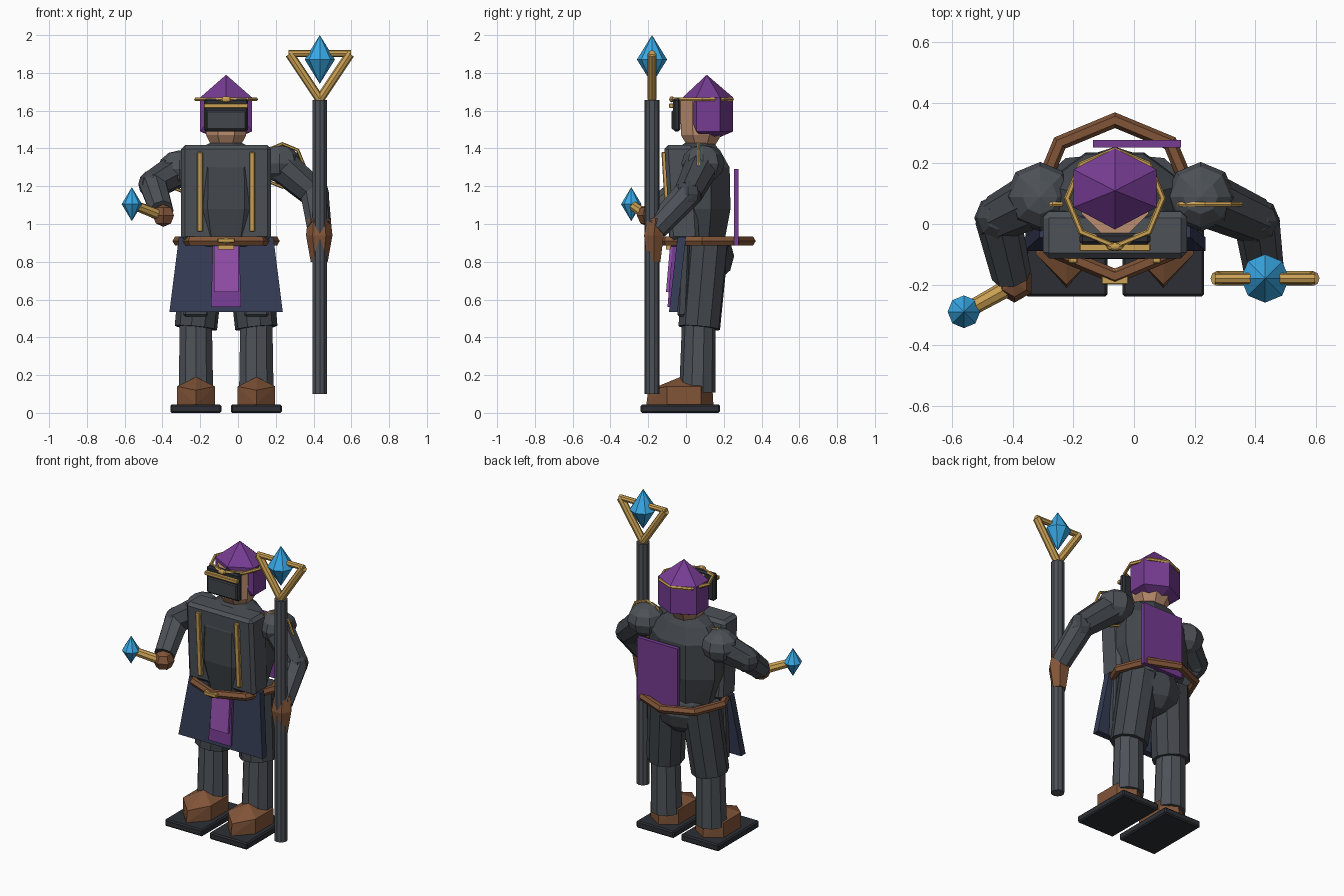
import bpy, bmesh, math
from mathutils import Vector

if "Cube" in bpy.data.objects:
    bpy.data.objects.remove(bpy.data.objects["Cube"])

CX = -0.063  # body's mirror line
COLOURS = dict(dark=(.055, .062, .072), steel=(.075, .085, .098), black=(.025, .028, .035),
               brown=(.22, .09, .04), gold=(.6, .36, .09), purple=(.18, .045, .29),
               violet=(.3, .08, .42), navy=(.035, .045, .09), skin=(.5, .27, .16),
               blue=(.04, .4, .8))
MATS = {}
for key, c in COLOURS.items():
    MATS[key] = bpy.data.materials.new(key)
    MATS[key].diffuse_color = (*c, 1)


def finish(name, bm, mat, bevel=0, smooth=False):
    bmesh.ops.recalc_face_normals(bm, faces=bm.faces)
    me = bpy.data.meshes.new(name)
    bm.to_mesh(me)
    bm.free()
    ob = bpy.data.objects.new(name, me)
    bpy.context.collection.objects.link(ob)
    me.materials.append(MATS[mat])
    for f in me.polygons:
        f.use_smooth = smooth
    if bevel:
        m = ob.modifiers.new("bevel", 'BEVEL')
        m.width, m.segments = bevel, 1
    return ob


def hull(name, pts, mat, bevel=0):
    bm = bmesh.new()
    for p in pts:
        bm.verts.new(p)
    res = bmesh.ops.convex_hull(bm, input=bm.verts)
    junk = {v for v in res['geom_interior'] + res['geom_unused'] if isinstance(v, bmesh.types.BMVert)}
    bmesh.ops.delete(bm, geom=list(junk), context='VERTS')
    bmesh.ops.dissolve_limit(bm, angle_limit=.02, verts=bm.verts, edges=bm.edges)
    return finish(name, bm, mat, bevel)


def box(name, x, y, z, mat, bevel=0):
    return hull(name, [(a, b, c) for a in x for b in y for c in z], mat, bevel)


def slab(name, hw0, hw1, y0, y1, thick, z0, z1, mat, bevel=0, cx=CX):
    """Panel with its own half width and front y at the bottom and top."""
    pts = [(cx + s * hw, y + t, z) for hw, y, z in ((hw0, y0, z0), (hw1, y1, z1))
           for s in (-1, 1) for t in (0, thick)]
    return hull(name, pts, mat, bevel)


def tube(name, p, q, r0, r1, mat, n=8):
    p, q = Vector(p), Vector(q)
    bm = bmesh.new()
    bmesh.ops.create_cone(bm, cap_ends=True, segments=n, radius1=r0, radius2=r1, depth=(q - p).length)
    rot = (q - p).to_track_quat('Z', 'Y').to_matrix()
    for v in bm.verts:
        v.co = rot @ v.co + (p + q) / 2
    return finish(name, bm, mat)


def ball(name, c, r, mat, n=8, rings=6, smooth=False):
    bm = bmesh.new()
    bmesh.ops.create_uvsphere(bm, u_segments=n, v_segments=rings, radius=1)
    for v in bm.verts:
        v.co = Vector((v.co.x * r[0], v.co.y * r[1], v.co.z * r[2])) + Vector(c)
    return finish(name, bm, mat, smooth=smooth)


def ring(name, c, R, r, mat, n=8, rot=(0, 0, 0), minor=6):
    bpy.ops.mesh.primitive_torus_add(location=c, rotation=rot, major_radius=R, minor_radius=r,
                                     major_segments=n, minor_segments=minor)
    ob = bpy.context.object
    ob.name = name
    ob.data.materials.append(MATS[mat])


def stack(name, c, rows, mat, n=8, turn=0):
    """Convex lathe: rows of (z, x radius, y radius, y shift)."""
    pts = [(c[0] + rx * math.cos(turn + k * math.tau / n),
            c[1] + dy + ry * math.sin(turn + k * math.tau / n), z)
           for z, rx, ry, dy in rows for k in range(n)]
    return hull(name, pts, mat)


def crystal(name, c, r, h):
    tube(name + "_top", c, (c[0], c[1], c[2] + h), r, 0, "blue")
    tube(name + "_bottom", c, (c[0], c[1], c[2] - h), r, 0, "blue")


# Legs, mirrored about the body line
for s, side in ((-1, "right"), (1, "left")):
    x = CX + s * .16
    box(side + "_sole", (x - .135, x + .135), (-.24, .18), (0, .045), "black", .008)
    hull(side + "_boot", [(x + a, y, z) for a, y, z in (
        (-.1, -.1, .045), (.1, -.1, .045), (-.1, .08, .045), (.1, .08, .045), (0, -.21, .045),
        (0, -.2, .12), (-.1, -.1, .14), (.1, -.1, .14), (-.1, .08, .14), (.1, .08, .14),
        (0, -.03, .19), (0, .05, .185), (0, .145, .045), (0, .14, .13))], "brown")
    tube(side + "_shin", (x, .06, .11), (x, .07, .56), .096, .088, "steel", 10)
    tube(side + "_thigh", (x, .07, .45), (CX + s * .115, .11, .9), .113, .118, "dark", 10)
    slab(side + "_thigh_plate", .065, .065, -.045, -.03, .05, .51, .92, "dark", .01, cx=x)

# Hips and torso
ball("hips", (CX, .1, .83), (.2, .155, .15), "dark")
stack("torso", (CX, .06), [(.88, .19, .15, 0), (1.08, .255, .19, 0), (1.3, .25, .185, 0),
                           (1.39, .17, .13, 0), (1.43, .09, .08, .01)], "dark", 8, math.pi / 8)
slab("chest_plate", .238, .238, -.085, -.115, .155, .915, 1.417, "steel", .02)
for s, side in ((-1, "right"), (1, "left")):
    slab(side + "_chest_trim", .015, .015, -.105, -.13, .03, .96, 1.38, "gold", .004, cx=CX + s * .138)

# Belt, skirt and cloth panels
ring("belt", (CX, .085, .91), .258, .026, "brown", 8, minor=6)
box("buckle", (CX - .045, CX + .045), (-.2, -.15), (.9, .925), "gold", .004)
slab("front_skirt", .3, .25, -.09, -.045, .045, .535, .93, "navy")
slab("cloth_panel", .08, .07, -.098, -.07, .025, .56, .9, "purple")
slab("cloth_overlay", .065, .065, -.106, -.085, .02, .64, .88, "violet")
box("cloth_clasp", (CX - .043, CX + .043), (-.105, -.08), (.865, .885), "gold")
box("back_cloth", (-.135, .155), (.253, .278), (.885, 1.29), "purple")

# Head, hood and visor
stack("head", (CX, .08), [(1.40, .075, .07, 0), (1.47, .115, .115, 0),
                          (1.65, .12, .12, 0)], "skin", 8, math.pi / 8)
hood = []
for z, front in ((1.67, -.018), (1.49, .055)):
    hood += [(CX, front, z), (CX, .25, z)]
    hood += [(CX + s * .137, y, z) for s in (-1, 1) for y in (.055, .18)]
hull("hood", hood + [(CX, .11, 1.79), (CX, .11, 1.43)], "purple")
ring("circlet", (CX, .085, 1.66), .158, .011, "gold")
ball("circlet_jewel", (CX, -.075, 1.66), (.03, .014, .016), "gold")
box("visor", (CX - .117, CX + .117), (-.068, -.03), (1.49, 1.665), "black", .01)
box("visor_lens", (CX - .105, CX + .105), (-.077, -.06), (1.5, 1.6), "dark", .006)
box("visor_trim", (CX - .117, CX + .117), (-.09, -.065), (1.615, 1.637), "gold", .003)

# Arms: shoulder, elbow and wrist of each
arms = {"right": ((-.31, .09, 1.29), (-.45, .02, 1.21), (-.405, -.17, 1.07)),
        "left": ((.22, .09, 1.32), (.405, .01, 1.16), (.43, -.16, .98))}
for side, (a, e, w) in arms.items():
    ball(side + "_shoulder", a, (.115, .115, .1), "steel")
    tube(side + "_upper_arm", a, e, .095, .078, "dark")
    ball(side + "_elbow", e, (.078, .078, .078), "dark")
    tube(side + "_forearm", e, w, .076, .066, "steel")
ring("right_shoulder_trim", (-.27, .065, 1.27), .108, .009, "gold", 8, (math.pi / 2, 0, 0))
ring("left_shoulder_trim", (.235, .065, 1.31), .115, .009, "gold", 8, (math.pi / 2, 0, 0))
ball("right_glove", (-.395, -.195, 1.045), (.065, .065, .06), "brown", 6, 4)
stack("left_glove", (.43, -.17), [(.8, .045, .04, 0), (.9, .055, .05, 0), (.94, .07, .06, 0),
                                  (1.03, .06, .05, .01)], "brown", 6)

# Wand
tube("wand", (-.37, -.185, 1.03), (-.545, -.282, 1.098), .03, .026, "gold")
crystal("wand_crystal", (-.562, -.29, 1.105), .054, .09)

# Staff with a triangular gold head
SX, SY = .433, -.18
tube("staff_pole", (SX, SY, .1), (SX, SY, 1.657), .04, .04, "steel", 10)
for s, side in ((-1, "right"), (1, "left")):
    tube(side + "_staff_prong", (SX, SY, 1.66), (SX + s * .16, SY, 1.9), .024, .024, "gold")
tube("staff_crossbar", (SX - .165, SY, 1.902), (SX + .165, SY, 1.902), .018, .018, "gold")
crystal("staff_crystal", (SX, SY, 1.871), .08, .129)

for m in bpy.data.materials:
    if m.users and not m.is_grease_pencil:
        m.use_nodes = True
        m.node_tree.nodes["Principled BSDF"].inputs["Base Color"].default_value = m.diffuse_color
